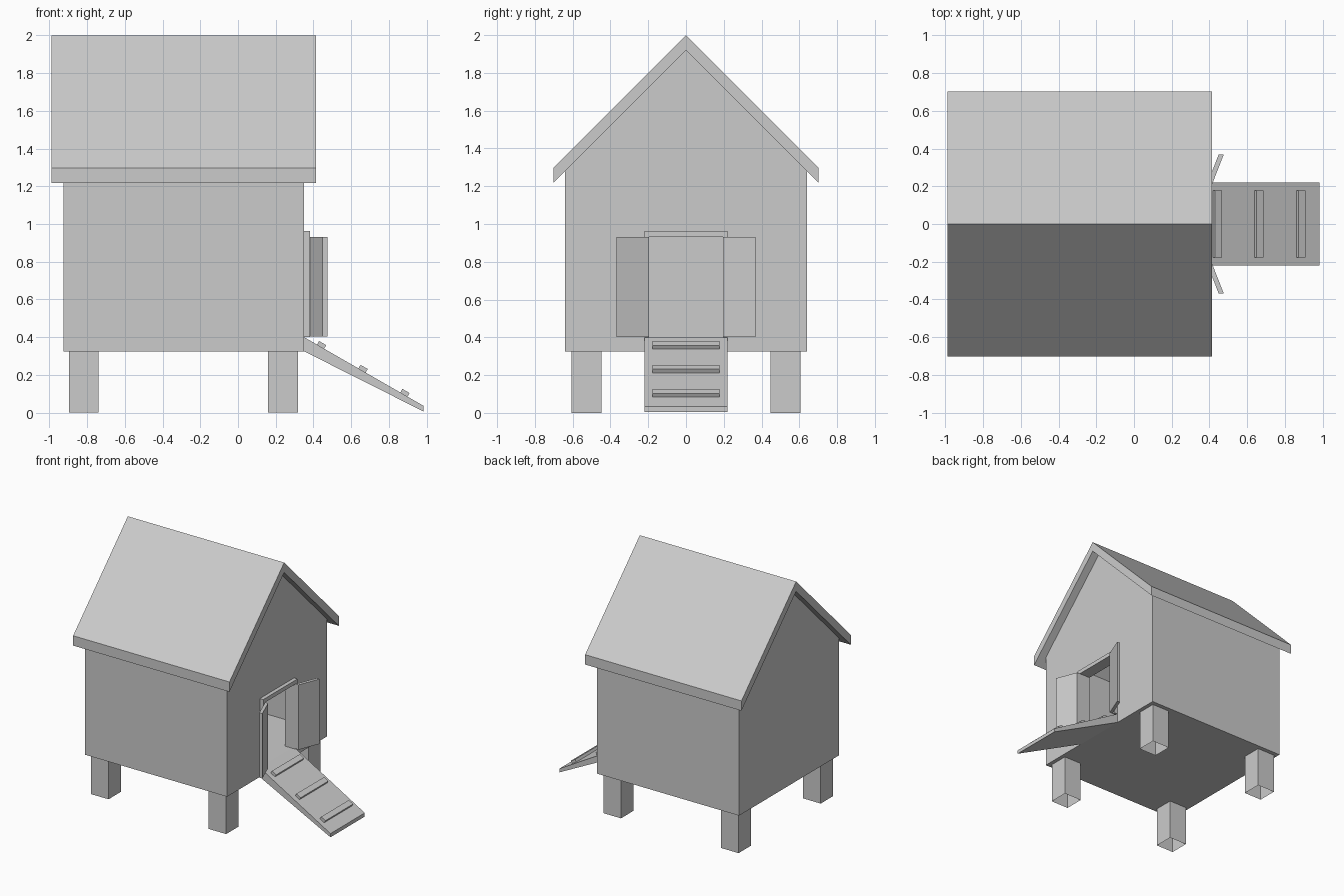
import bpy, bmesh
from mathutils import Vector

if "Cube" in bpy.data.objects:
    bpy.data.objects.remove(bpy.data.objects["Cube"])


def prism(name, profile, axis, lo, hi, caps=True):
    """Extrude a 2D profile along an axis: x takes (y,z), y takes (x,z), z takes (x,y)."""
    bm = bmesh.new()
    rings = []
    for t in (lo, hi):
        ring = []
        for a, b in profile:
            co = {'x': (t, a, b), 'y': (a, t, b), 'z': (a, b, t)}[axis]
            ring.append(bm.verts.new(co))
        rings.append(ring)
    n = len(profile)
    for i in range(n):
        j = (i + 1) % n
        bm.faces.new((rings[0][i], rings[0][j], rings[1][j], rings[1][i]))
    if caps:
        bm.faces.new(rings[0][::-1])
        bm.faces.new(rings[1])
    bmesh.ops.recalc_face_normals(bm, faces=bm.faces)
    mesh = bpy.data.meshes.new(name)
    bm.to_mesh(mesh)
    bm.free()
    ob = bpy.data.objects.new(name, mesh)
    bpy.context.collection.objects.link(ob)
    return ob


def rect(a0, a1, b0, b1):
    return [(a0, b0), (a1, b0), (a1, b1), (a0, b1)]


def gable(half, floor, apex):
    return [(-half, floor), (half, floor), (half, apex - half),
            (0, apex), (-half, apex - half)]


def cut(ob, cutter):
    cutter.hide_render = True
    cutter.hide_set(True)
    m = ob.modifiers.new("cut", 'BOOLEAN')
    m.operation = 'DIFFERENCE'
    m.solver = 'EXACT'
    m.object = cutter


# Hollow house with a doorway in the right gable wall
house = prism("house_walls", gable(0.64, 0.325, 1.92), 'x', -0.925, 0.35)
cut(house, prism("room_cutter", gable(0.575, 0.40, 1.83), 'x', -0.86, 0.285))
cut(house, prism("doorway_cutter", rect(-0.195, 0.195, 0.40, 0.93), 'x', 0.2, 0.45))

# Per side: roof slab, swung-open door and two legs (open tubes)
for side, s in (("front", -1), ("back", 1)):
    prism(f"{side}_roof", [(0, 1.92), (0, 2.0), (s * 0.702, 1.298), (s * 0.702, 1.218)],
          'x', -0.99, 0.415)
    prism(f"{side}_door", [(0.381, s * 0.195), (0.408, s * 0.195),
                           (0.476, s * 0.368), (0.449, s * 0.368)], 'z', 0.403, 0.93)
    for end, x0 in (("left", -0.897), ("right", 0.16)):
        y0, y1 = sorted((s * 0.448, s * 0.606))
        prism(f"{side}_{end}_leg", rect(x0, x0 + 0.158, y0, y1), 'z', 0, 0.325, caps=False)

# Door frame: two posts and a lintel
prism("door_frame", [(-0.22, 0.40), (-0.195, 0.40), (-0.195, 0.93), (0.195, 0.93),
                     (0.195, 0.40), (0.22, 0.40), (0.22, 0.962), (-0.22, 0.962)],
      'x', 0.35, 0.381)

# Ramp
prism("ramp", [(0.35, 0.325), (0.985, 0.005), (0.985, 0.035), (0.35, 0.40)],
      'y', -0.22, 0.22)

# Ramp rungs, tilted with the slope
along = Vector((0.635, -0.365)).normalized()
up = Vector((-along.y, along.x))
for i, x in enumerate((0.438, 0.658, 0.880)):
    base = Vector((x, 0.40 - (x - 0.35) * 0.365 / 0.635))
    pts = [base + along * a + up * b
           for a, b in ((-0.022, -0.005), (0.022, -0.005), (0.022, 0.022), (-0.022, 0.022))]
    prism(f"ramp_rung_{i + 1}", [tuple(p) for p in pts], 'y', -0.178, 0.178)
